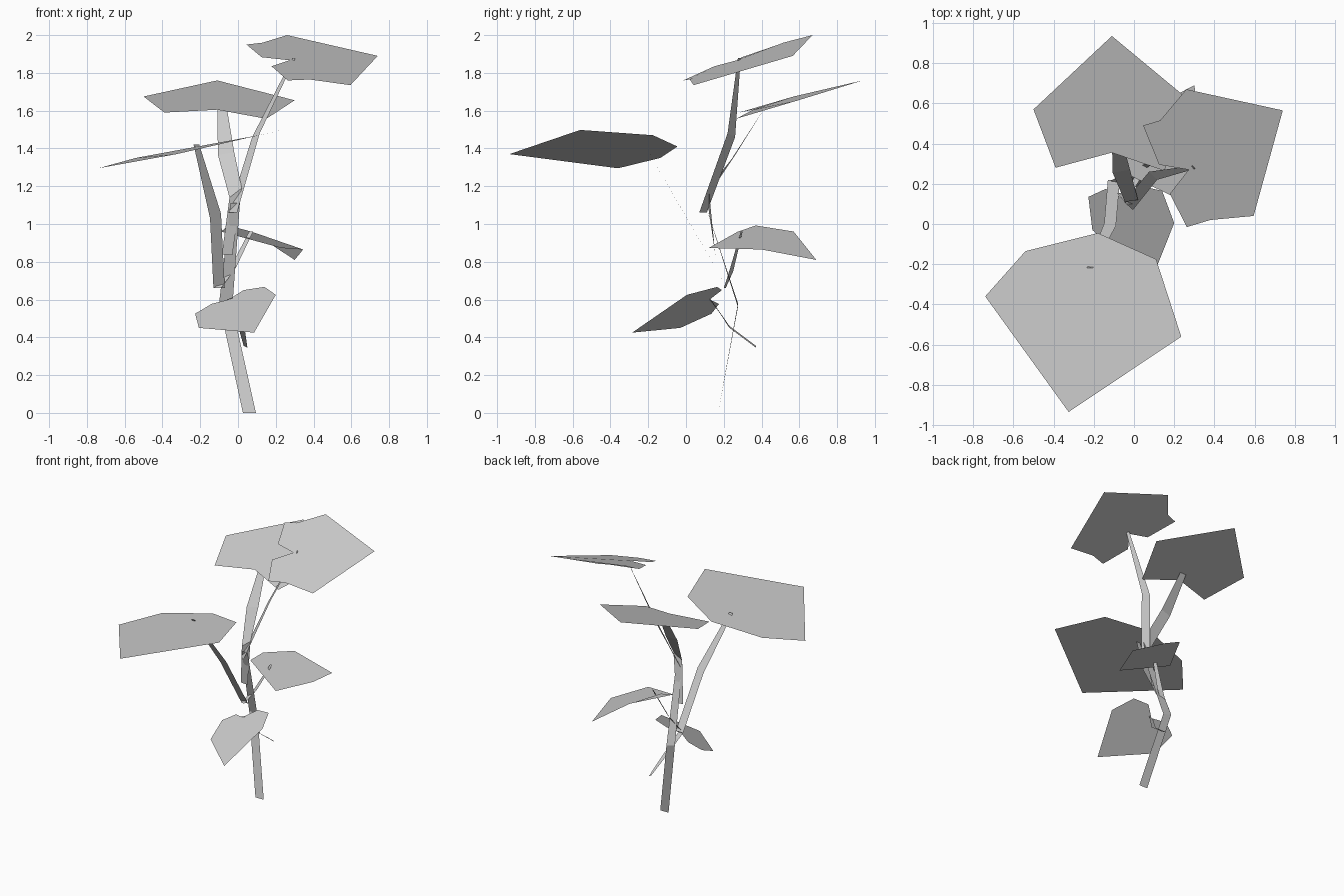
import bpy


def sheet(name, verts, faces):
    me = bpy.data.meshes.new(name)
    me.from_pydata(verts, [], faces)
    me.update()
    ob = bpy.data.objects.new(name, me)
    bpy.context.collection.objects.link(ob)
    return ob


def leaf(name, outline):
    """One flat, angular leaf blade."""
    sheet(name, outline, [range(len(outline))])


def ribbon(name, sections):
    """Flat strip through pairs of left and right edge points."""
    verts = [p for pair in sections for p in pair]
    faces = [(i, i + 1, i + 3, i + 2) for i in range(0, len(verts) - 2, 2)]
    sheet(name, verts, faces)


# Leaf blades
leaf("top_leaf", [(.26, .67, 2), (.74, .565, 1.89), (.595, .04, 1.735),
                  (.38, .02, 1.765), (.263, -.015, 1.76), (.178, .15, 1.835),
                  (.272, .27, 1.867), (.125, .295, 1.883), (.045, .49, 1.95), (.13, .515, 1.96)])
leaf("back_leaf", [(-.11, .935, 1.76), (-.5, .57, 1.675), (-.39, .28, 1.59),
                   (-.11, .355, 1.605), (.15, .265, 1.557), (.3, .595, 1.655)])
leaf("front_leaf", [(-.18, -.045, 1.41), (-.54, -.135, 1.35), (-.74, -.36, 1.295),
                    (-.325, -.935, 1.37), (.235, -.56, 1.498), (.11, -.175, 1.47)])
leaf("right_leaf", [(.3, .69, .81), (.07, .57, .96), (-.05, .37, .992),
                    (-.09, .275, .96), (.23, .12, .873), (.345, .4, .865)])
leaf("low_leaf", [(-.227, .135, .525), (-.207, -.03, .45), (.085, -.285, .425),
                  (.2, .005, .625), (.14, .165, .667), (.03, .19, .65),
                  (-.05, .125, .6), (-.14, .175, .577)])

# Main stem and leaf stalks
ribbon("main_stem", [((.026, .17, 0), (.095, .17, 0)),
                     ((-.1, .275, .58), (-.03, .275, .56)),
                     ((-.04, .1, 1.11), (.01, .1, 1.11))])
ribbon("top_stalk", [((-.05, .11, 1.06), (-.005, .07, 1.06)),
                     ((.075, .26, 1.46), (.115, .22, 1.48)),
                     ((.29, .29, 1.88), (.305, .275, 1.88))])
ribbon("back_stalk", [((-.085, .155, .84), (-.03, .155, .836)),
                      ((-.045, .11, 1.14), (.02, .12, 1.19)),
                      ((-.106, .255, 1.365), (-.02, .27, 1.38)),
                      ((-.11, .42, 1.62), (-.06, .42, 1.62))])
ribbon("front_stalk", [((-.13, .22, .66), (-.07, .22, .66)),
                       ((-.148, .005, 1.03), (-.09, -.01, 1.055)),
                       ((-.235, -.22, 1.42), (-.205, -.22, 1.42))])
ribbon("right_stalk", [((-.125, .21, .66), (-.09, .2, .66)),
                       ((-.05, .25, .75), (-.01, .235, .77)),
                       ((.06, .3, .962), (.08, .29, .96))])
ribbon("low_stalk", [((.03, .37, .355), (.05, .37, .345)),
                     ((.0, .23, .46), (.035, .23, .45)),
                     ((-.06, .125, .6), (-.03, .125, .61))])
